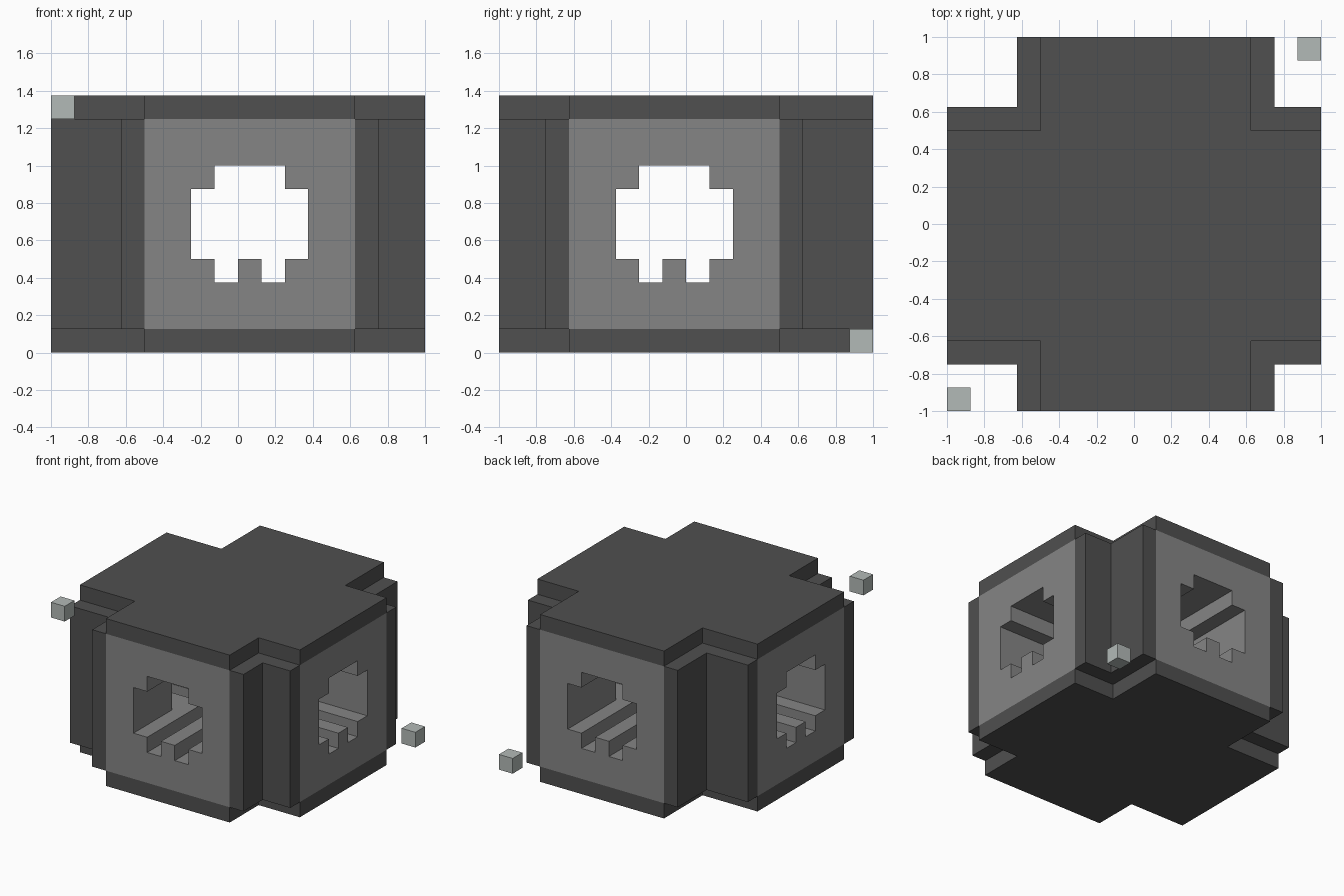
import bpy
import bmesh
from mathutils import Vector

default = bpy.data.objects.get("Cube")
if default:
    bpy.data.objects.remove(default, do_unlink=True)

V = 0.125              # block size
LOW, HIGH = V, 10 * V  # height range between the two slabs


def material(name, rgb):
    mat = bpy.data.materials.new(name)
    mat.use_nodes = True
    mat.diffuse_color = (*rgb, 1)
    bsdf = next(n for n in mat.node_tree.nodes if n.type == "BSDF_PRINCIPLED")
    bsdf.inputs["Base Color"].default_value = (*rgb, 1)
    return mat


dark = material("dark grey", (0.08, 0.08, 0.08))
grey = material("mid grey", (0.235, 0.235, 0.235))
pale = material("pale grey", (0.45, 0.49, 0.475))


def prism(name, points, direction, mat):
    """Extrude a flat outline along a direction."""
    bm = bmesh.new()
    face = bm.faces.new([bm.verts.new(p) for p in points])
    out = bmesh.ops.extrude_face_region(bm, geom=[face])
    verts = [g for g in out["geom"] if isinstance(g, bmesh.types.BMVert)]
    bmesh.ops.translate(bm, verts=verts, vec=Vector(direction))
    bmesh.ops.recalc_face_normals(bm, faces=bm.faces)
    mesh = bpy.data.meshes.new(name)
    bm.to_mesh(mesh)
    bm.free()
    mesh.materials.append(mat)
    obj = bpy.data.objects.new(name, mesh)
    bpy.context.collection.objects.link(obj)
    return obj


def upright(name, outline, z0, z1, mat):
    return prism(name, [(x, y, z0) for x, y in outline], (0, 0, z1 - z0), mat)


def cut(obj, cutter):
    """Subtract the cutter for good and delete it."""
    mod = obj.modifiers.new("cut", "BOOLEAN")
    mod.operation, mod.solver, mod.object = "DIFFERENCE", "EXACT", cutter
    graph = bpy.context.evaluated_depsgraph_get()
    mesh = bpy.data.meshes.new_from_object(obj.evaluated_get(graph))
    obj.modifiers.clear()
    obj.data = mesh
    bpy.data.objects.remove(cutter, do_unlink=True)


# Inner and outer arm edges for the negative and positive sides
inner_x, outer_x = {-1: -0.5, 1: 0.625}, {-1: -0.625, 1: 0.75}
inner_y, outer_y = {-1: -0.625, 1: 0.5}, {-1: -0.75, 1: 0.625}

# Plus-shaped plan shared by the slabs and the core
plus = []
for sx, sy in ((-1, -1), (1, -1), (1, 1), (-1, 1)):
    corner = [(sx, inner_y[sy]), (inner_x[sx], inner_y[sy]), (inner_x[sx], sy)]
    plus += corner if sx == sy else corner[::-1]

upright("bottom_slab", plus, 0, LOW, dark)
upright("top_slab", plus, HIGH, HIGH + V, dark)
core = upright("panel_core", plus, LOW, HIGH, grey)

# Openings running right through: a stepped half outline, mirrored
half = [(0.5, 4), (0.5, 3), (1.5, 3), (1.5, 4), (2.5, 4), (2.5, 7), (1.5, 7), (1.5, 8)]
outline = [(u * V, z * V) for u, z in half]
outline += [(-u, z) for u, z in reversed(outline)]
mid = V / 2
cut(core, prism("tunnel_y", [(mid + u, -1.2, z) for u, z in outline], (0, 2.4, 0), grey))
cut(core, prism("tunnel_x", [(-1.2, u - mid, z) for u, z in outline], (2.4, 0, 0), grey))

# Wider chamber where the tunnels meet
r = 3.5 * V
room = [(mid + a * r, b * r - mid) for a, b in ((-1, -1), (1, -1), (1, 1), (-1, 1))]
cut(core, upright("chamber", room, 4 * V, 7 * V, grey))

# Angled posts in the four notches
for sx, side in ((-1, "right"), (1, "left")):
    for sy, end in ((-1, "front"), (1, "back")):
        ix, ox, iy, oy = inner_x[sx], outer_x[sx], inner_y[sy], outer_y[sy]
        shape = [(ix, sy), (ox, sy), (ox, oy), (sx, oy), (sx, iy), (ix, iy)]
        upright(f"{end}_{side}_post", shape, LOW, HIGH, dark)

# Small loose blocks at opposite corners
for name, s, z in (("upper_block", -1, HIGH), ("lower_block", 1, 0)):
    a, b = s, s * (1 - V)
    upright(name, [(a, a), (b, a), (b, b), (a, b)], z, z + V, pale)
